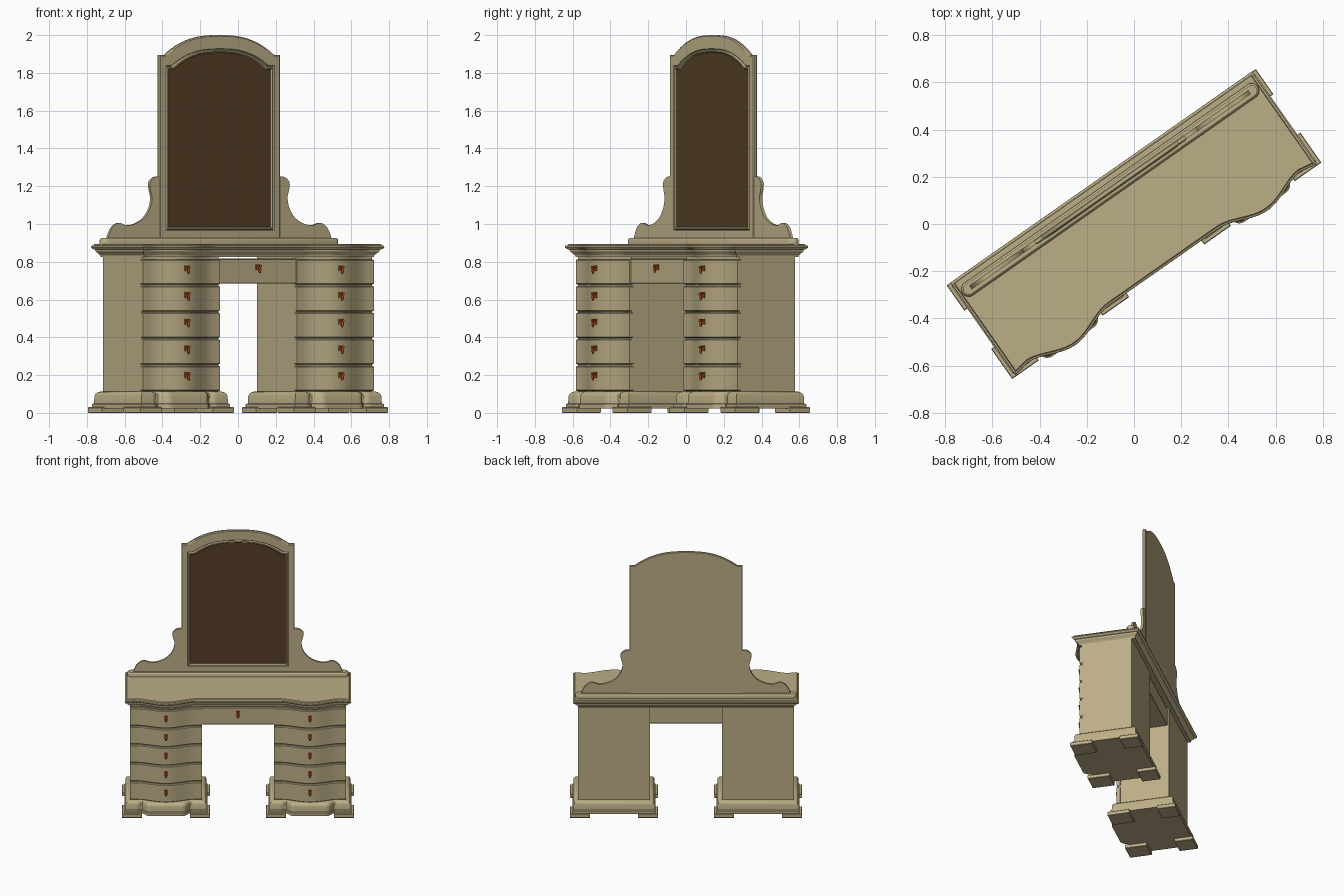
import bpy, bmesh, math
from mathutils import Matrix, Vector

cube = bpy.data.objects.get("Cube")
if cube:
    bpy.data.objects.remove(cube, do_unlink=True)

TURN = math.radians(35)   # the whole piece stands at an angle
PED = 0.497               # pedestal centre
PITCH = 0.141             # drawer spacing


def material(name, rgb):
    m = bpy.data.materials.new(name)
    m.use_nodes = True
    m.diffuse_color = (*rgb, 1)
    m.node_tree.nodes["Principled BSDF"].inputs["Base Color"].default_value = (*rgb, 1)
    return m


wood = material("pale_wood", (0.50, 0.42, 0.24))
glass = material("dark_glass", (0.09, 0.047, 0.018))
brass = material("copper_brass", (0.42, 0.10, 0.012))


def finish(name, bm, mat):
    bmesh.ops.recalc_face_normals(bm, faces=bm.faces)
    me = bpy.data.meshes.new(name)
    bm.to_mesh(me)
    bm.free()
    me.materials.append(mat)
    ob = bpy.data.objects.new(name, me)
    ob.rotation_euler.z = TURN
    bpy.context.collection.objects.link(ob)
    bpy.ops.object.select_all(action='DESELECT')
    ob.select_set(True)
    bpy.context.view_layer.objects.active = ob
    bpy.ops.object.shade_smooth_by_angle(angle=math.radians(30))
    return ob


def loft(name, rings, mat=wood):
    """Skin a stack of equal rings and cap both ends."""
    bm = bmesh.new()
    rows = [[bm.verts.new(p) for p in r] for r in rings]
    n = len(rows[0])
    for a, b in zip(rows, rows[1:]):
        for i in range(n):
            j = (i + 1) % n
            bm.faces.new((a[i], a[j], b[j], b[i]))
    bm.faces.new(rows[0])
    bm.faces.new(rows[-1])
    return finish(name, bm, mat)


def moulded(name, cx, hw, back, front, profile, steps=48):
    """Body with a shaped front; profile rows are (height, inset)."""
    rings = []
    for z, d in profile:
        w = hw - d
        us = [cx - w + 2 * w * i / steps for i in range(steps + 1)]
        ring = [(u, front(u) + d, z) for u in us]
        rings.append(ring + [(cx + w, back - d, z), (cx - w, back - d, z)])
    return loft(name, rings)


def box(name, u0, u1, v0, v1, z0, z1, b=0.003):
    cx, hw = (u0 + u1) / 2, (u1 - u0) / 2
    prof = [(z0, b), (z0 + b, 0), (z1 - b, 0), (z1, b)]
    return moulded(name, cx, hw, v1, lambda u: v0, prof, 1)


def bow(u, width):
    d = abs(abs(u) - PED)
    return 0.5 * (1 + math.cos(math.pi * d / width)) if d < width else 0


# Front curves
def top_front(u):
    return -0.222 - 0.056 * bow(u, 0.22) - 0.015 * max(0, (abs(u) - 0.7) / 0.08)


def drawer_front(u):
    return -0.190 - 0.046 * bow(u, 0.21)


def carcass_front(u):
    return drawer_front(u) + 0.014


def plinth_front(u):
    d = abs(abs(u) - PED)
    t = min(1, max(0, (0.18 - d) / 0.07))
    dip = 0.02 * max(0, 1 - abs(d - 0.165) / 0.03)
    return -0.226 - 0.035 * t * t * (3 - 2 * t) + dip


# Table top with moulded edge
moulded("table_top", 0, 0.78, 0.243, top_front,
        [(0.825, 0.036), (0.832, 0.036), (0.842, 0.030), (0.854, 0.018), (0.864, 0.016),
         (0.868, 0.006), (0.876, 0), (0.884, 0.001), (0.888, 0.010), (0.895, 0.013)], 96)


def pull(name, u, v, z):
    """Drop handle: plate, post and hanging pendant."""
    bm = bmesh.new()
    bmesh.ops.create_cube(bm, size=1, matrix=Matrix.Translation((u, v, z))
                          @ Matrix.Diagonal((0.026, 0.008, 0.030, 1)))
    bmesh.ops.create_cone(bm, cap_ends=True, segments=10, radius1=0.006, radius2=0.008, depth=0.022,
                          matrix=Matrix.Translation((u, v - 0.012, z + 0.006)) @ Matrix.Rotation(math.pi / 2, 4, 'X'))
    bmesh.ops.create_uvsphere(bm, u_segments=12, v_segments=8, radius=1,
                              matrix=Matrix.Translation((u, v - 0.016, z - 0.013))
                              @ Matrix.Diagonal((0.009, 0.006, 0.017, 1)))
    finish(name, bm, brass)


# Pedestals
for side, label in ((-1, "right"), (1, "left")):
    c = side * PED
    moulded(label + "_pedestal", c, 0.247, 0.182, carcass_front, [(0.105, 0), (0.832, 0)])
    moulded(label + "_plinth", c, 0.288, 0.228, plinth_front,
            [(0.024, 0), (0.046, 0), (0.050, 0.008), (0.090, 0.010), (0.102, 0.015), (0.110, 0.024), (0.113, 0.034)])
    for i in range(5):
        z0 = 0.115 + PITCH * i
        z1 = z0 + PITCH - 0.007
        moulded(f"{label}_drawer_{i + 1}", c, 0.249, -0.165, drawer_front,
                [(z0, 0.006), (z0 + 0.005, 0), (z1 - 0.005, 0), (z1, 0.006)])
        pull(f"{label}_drawer_pull_{i + 1}", c, -0.238, z0 + 0.086)
    # Corner foot pads
    for du in (-1, 1):
        for dv, length in ((-1, 0.155), (1, 0.13)):
            u0, u1 = sorted((c + du * 0.303, c + du * 0.165))
            v0, v1 = sorted((dv * 0.242, dv * (0.242 - length)))
            box(f"{label}_foot_{'outer' if du == side else 'inner'}_{'front' if dv < 0 else 'back'}",
                u0, u1, v0, v1, 0, 0.03)

# Middle drawer over the kneehole
box("middle_drawer_case", -0.252, 0.252, -0.168, 0.172, 0.688, 0.817)
box("middle_drawer_front", -0.247, 0.247, -0.182, -0.166, 0.685, 0.815)
pull("middle_drawer_pull", 0, -0.186, 0.771)

# Long rounded mirror base
rings = []
for z, r in ((0.893, 0.032), (0.915, 0.032), (0.921, 0.029), (0.925, 0.023)):
    ring = []
    for i in range(24):
        a = 2 * math.pi * (i + 0.5) / 24
        ring.append((math.copysign(0.732, math.cos(a)) + r * math.cos(a), 0.176 + r * math.sin(a), z))
    rings.append(ring)
loft("mirror_base", rings)


# Arched mirror frame and glass
def arch(hw, bottom, shoulder, rise, v, n=40):
    pts = [(-hw, v, bottom), (hw, v, bottom)]
    for i in range(n + 1):
        t = 1 - 2 * i / n
        pts.append((hw * t, v, shoulder + rise * max(0, 1 - (abs(t) / 0.9) ** 2.6)))
    return pts


frame = [(0.386, 0.92, 1.893, 0.104, 0.188), (0.390, 0.92, 1.896, 0.104, 0.184),
         (0.390, 0.92, 1.896, 0.104, 0.170), (0.385, 0.92, 1.890, 0.104, 0.165),
         (0.350, 0.965, 1.838, 0.090, 0.165), (0.346, 0.969, 1.834, 0.090, 0.171),
         (0.341, 0.974, 1.829, 0.090, 0.162), (0.335, 0.979, 1.823, 0.090, 0.162),
         (0.329, 0.984, 1.817, 0.090, 0.172)]
loft("mirror_frame", [arch(*f) for f in frame])
loft("mirror_glass", [arch(0.329, 0.984, 1.817, 0.090, v) for v in (0.173, 0.170)], glass)


# Scrolled brackets beside the mirror
def smooth_path(pts, steps=5):
    p = [Vector(q) for q in [pts[0]] + pts + [pts[-1]]]
    out = []
    for a, b, c, d in zip(p, p[1:], p[2:], p[3:]):
        for i in range(steps):
            t = i / steps
            out.append(b + (c - a) * t / 2 + (a * 2 - b * 5 + c * 4 - d) * t * t / 2
                       + (b * 3 - a - c * 3 + d) * t ** 3 / 2)
    return out + [p[-1]]


edge = smooth_path([(0.385, 1.25), (0.42, 1.248), (0.45, 1.222), (0.449, 1.185), (0.438, 1.14),
                    (0.450, 1.085), (0.485, 1.035), (0.54, 1.003), (0.60, 0.993),
                    (0.65, 1.006), (0.69, 0.985), (0.712, 0.95), (0.723, 0.92)])
edge.append(Vector((0.385, 0.92)))
for side, label in ((-1, "right"), (1, "left")):
    loft(label + "_mirror_bracket", [[(side * p.x, v, p.y) for p in edge] for v in (0.168, 0.186)])
